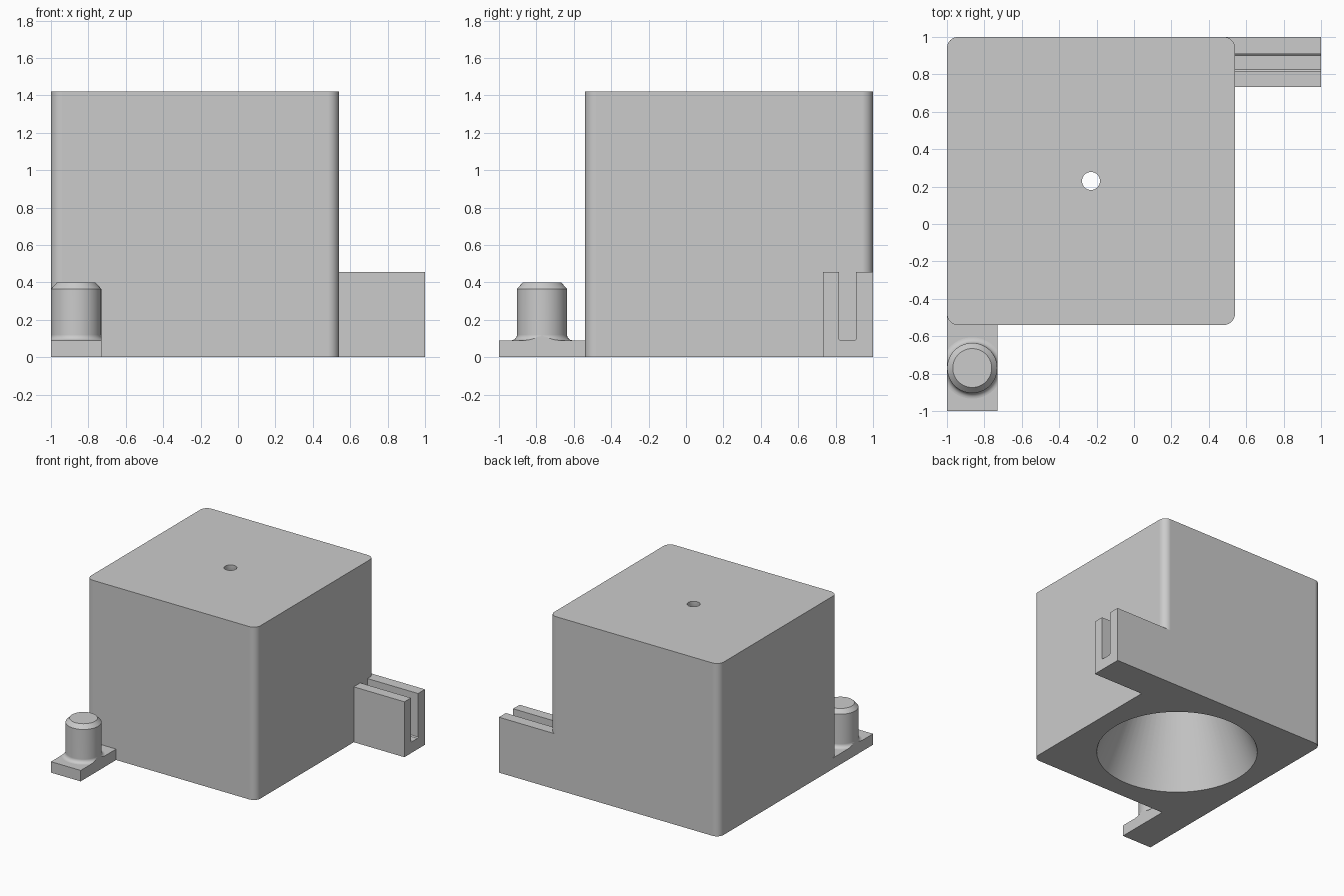
import bpy, bmesh
from math import sin, cos, pi, radians

cube = bpy.data.objects.get("Cube")
if cube:
    bpy.data.objects.remove(cube, do_unlink=True)

grey = bpy.data.materials.new("light grey")
grey.use_nodes = True
grey.diffuse_color = (0.6, 0.6, 0.6, 1)
grey.node_tree.nodes["Principled BSDF"].inputs["Base Color"].default_value = (0.6, 0.6, 0.6, 1)


def finish(name, bm):
    bmesh.ops.recalc_face_normals(bm, faces=bm.faces)
    mesh = bpy.data.meshes.new(name)
    bm.to_mesh(mesh)
    bm.free()
    mesh.materials.append(grey)
    obj = bpy.data.objects.new(name, mesh)
    bpy.context.collection.objects.link(obj)
    return obj


def prism(name, outline, direction):
    """Extrude a closed outline of 3D points along a direction."""
    bm = bmesh.new()
    face = bm.faces.new([bm.verts.new(p) for p in outline])
    ext = bmesh.ops.extrude_face_region(bm, geom=[face])
    moved = [v for v in ext["geom"] if isinstance(v, bmesh.types.BMVert)]
    bmesh.ops.translate(bm, verts=moved, vec=direction)
    return finish(name, bm)


def box(name, x0, x1, y0, y1, z0, z1):
    return prism(name, [(x0, y0, z0), (x1, y0, z0), (x1, y1, z0), (x0, y1, z0)], (0, 0, z1 - z0))


def lathe(name, profile, cx, cy, n=64):
    """Closed solid of revolution from (radius, height) points."""
    bm = bmesh.new()
    rings = [[bm.verts.new((cx + r * cos(2 * pi * i / n), cy + r * sin(2 * pi * i / n), z))
              for i in range(n)] for r, z in profile]
    for a, b in zip(rings, rings[1:]):
        for i in range(n):
            j = (i + 1) % n
            bm.faces.new((a[i], a[j], b[j], b[i]))
    bm.faces.new(rings[0])
    bm.faces.new(rings[-1])
    return finish(name, bm)


def activate(obj):
    bpy.ops.object.select_all(action="DESELECT")
    obj.select_set(True)
    bpy.context.view_layer.objects.active = obj


def cut(obj, cutter, operation):
    mod = obj.modifiers.new("cut", "BOOLEAN")
    mod.operation, mod.solver, mod.object = operation, "EXACT", cutter
    activate(obj)
    bpy.ops.object.modifier_apply(modifier=mod.name)
    bpy.data.objects.remove(cutter, do_unlink=True)


def smooth(obj):
    activate(obj)
    bpy.ops.object.shade_smooth_by_angle(angle=radians(30))
    obj.modifiers.new("flat sides", "WEIGHTED_NORMAL").keep_sharp = True


# Main block with rounded vertical corners
CX, CY, HALF, R, TOP = -0.23, 0.23, 0.77, 0.06, 1.42
outline = []
for q, (sx, sy) in enumerate([(1, 1), (-1, 1), (-1, -1), (1, -1)]):
    for k in range(9):
        a = (q + k / 8) * pi / 2
        outline.append((CX + sx * (HALF - R) + R * cos(a), CY + sy * (HALF - R) + R * sin(a), 0))
body = prism("main_block", outline, (0, 0, TOP))

# Conical hollow narrowing to a small hole through the top
SLOPE = (0.605 - 0.048) / 1.33
hollow = lathe("hollow_cutter", [(0.605 + 0.1 * SLOPE, -0.1), (0.048, 1.33), (0.048, TOP + 0.1)], CX, CY)
cut(body, hollow, "DIFFERENCE")
smooth(body)

# Foot plate in front, running into the block's corner
FOOT = (-1, -0.73, -1, -0.47, 0, 0.09)
box("foot_plate", *FOOT)

# Chamfered peg with a small fillet at its base, trimmed to the plate width
fillet = [(0.134 + 0.03 * (1 - sin(t * pi / 12)), 0.09 + 0.03 * (1 - cos(t * pi / 12))) for t in range(7)]
peg = lathe("peg", [(0.164, 0.07)] + fillet + [(0.134, 0.365), (0.104, 0.398)], -0.865, -0.77)
cut(peg, box("peg_trim", FOOT[0], FOOT[1], -1, -0.55, 0.08, 0.5), "INTERSECT")
smooth(peg)

# Slotted arm at the side: U-shaped section with eased slot corners
A, B, FLOOR, H, E = 0.817, 0.91, 0.09, 0.455, 0.008
section = [(0.732, 0), (1, 0), (1, H), (B, H), (B, FLOOR + E), (B - E, FLOOR),
           (A + E, FLOOR), (A, FLOOR + E), (A, H), (0.732, H)]
prism("slotted_arm", [(0.47, y, z) for y, z in section], (0.53, 0, 0))
